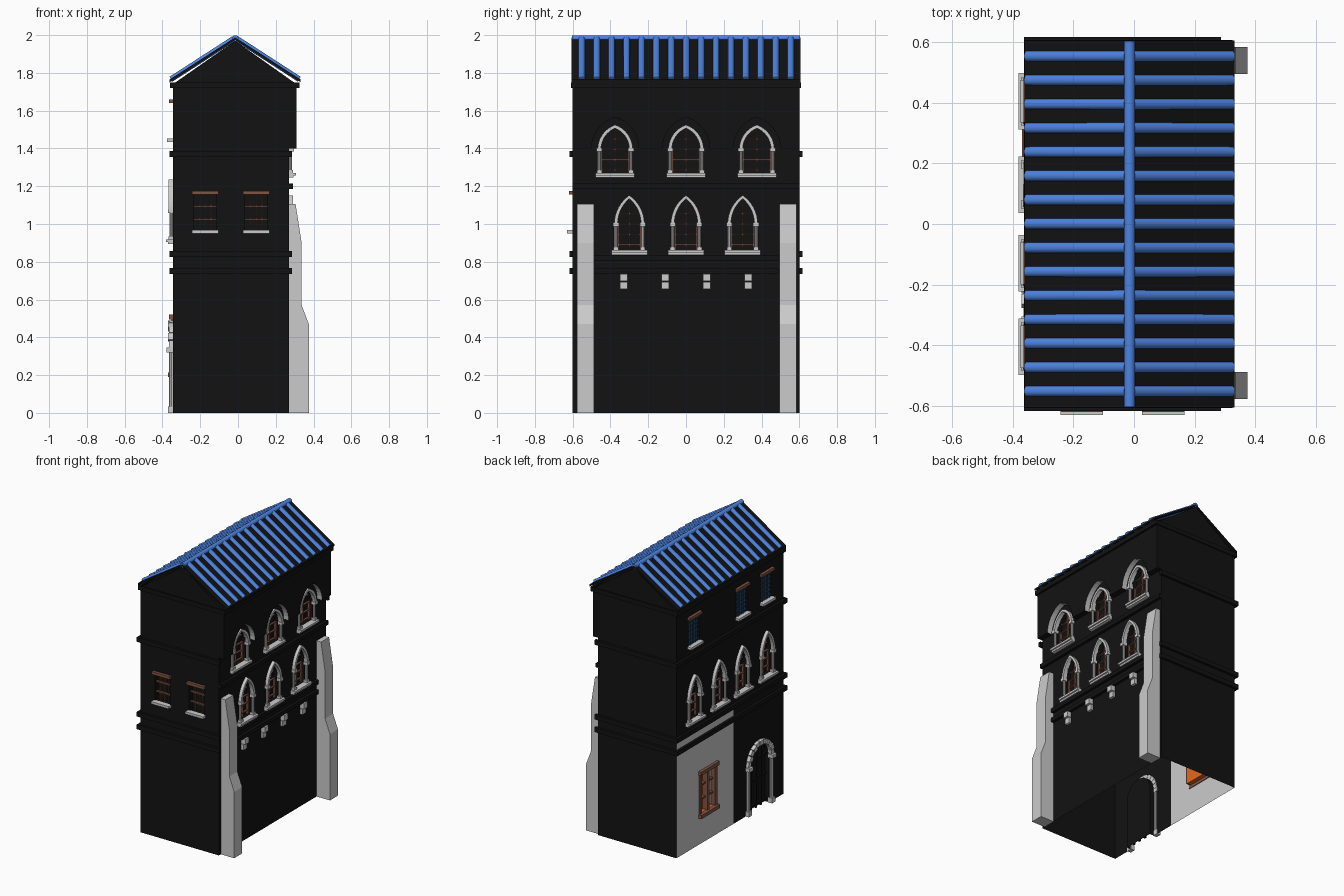
import bpy, bmesh
from math import sin, cos, acos, pi

if "Cube" in bpy.data.objects:
    bpy.data.objects.remove(bpy.data.objects["Cube"])


def mat(name, rgb):
    m = bpy.data.materials.new(name)
    m.diffuse_color = (*rgb, 1)
    m.use_nodes = True
    m.node_tree.nodes["Principled BSDF"].inputs["Base Color"].default_value = m.diffuse_color
    return m


BLACK = mat("dark_wall", (0.006, 0.006, 0.006))
GREY = mat("plaster", (0.8, 0.8, 0.8))
ORANGE = mat("orange_pane", (0.8, 0.14, 0.01))
BLUE = mat("blue_tile", (0.075, 0.23, 0.75))
BROWN = mat("wood", (0.22, 0.09, 0.06))
LATTICE = mat("lattice", (0.02, 0.06, 0.13))


# wall frames: u along the wall, z up, d outward
def right(u, z, d): return (0.27 + d, u, z)
def left(u, z, d): return (-0.345 - d, u, z)
def front(u, z, d): return (u, -0.6 - d, z)
def back(u, z, d): return (u, 0.6 + d, z)
def along_y(a, b, c): return (a, c, b)


def build(name, solids, material=None):
    """One object made of extruded profiles (frame, points, c0, c1)."""
    bm = bmesh.new()
    for f, pts, c0, c1 in solids:
        lo = [bm.verts.new(f(a, b, c0)) for a, b in pts]
        hi = [bm.verts.new(f(a, b, c1)) for a, b in pts]
        bm.faces.new(lo)
        bm.faces.new(hi[::-1])
        for i in range(len(pts)):
            j = (i + 1) % len(pts)
            bm.faces.new((lo[j], lo[i], hi[i], hi[j]))
    bmesh.ops.recalc_face_normals(bm, faces=bm.faces)
    me = bpy.data.meshes.new(name)
    bm.to_mesh(me)
    bm.free()
    if material:
        me.materials.append(material)
    o = bpy.data.objects.new(name, me)
    bpy.context.collection.objects.link(o)
    return o


def box(f, u, hw, z0, z1, d0, d1):
    return (f, [(u - hw, z0), (u + hw, z0), (u + hw, z1), (u - hw, z1)], d0, d1)


def column(f, u, d, r, z0, z1):
    ring = [(r * cos(i * pi / 5), r * sin(i * pi / 5)) for i in range(10)]
    return (lambda a, b, c: f(u + a, c, d + b), ring, z0, z1)


def arch(u, w, z, h, n=8):
    """Two-centred arch from right springing to left springing."""
    R = (w * w + h * h) / (2 * w)
    e = R - w
    half = [(R * cos(t) - e, R * sin(t)) for t in (acos(e / R) * i / n for i in range(n + 1))]
    return [(u + a, z + b) for a, b in half] + [(u - a, z + b) for a, b in half[-2::-1]]


def opening(f, u, w, zb, zs, h, d0, d1):
    return (f, [(u - w, zb), (u + w, zb)] + arch(u, w, zs, h), d0, d1)


cutters, niches = [], []


def arched_window(name, f, u, w, zb, zs, h, sill):
    t = 0.018
    cutters.append(opening(f, u, w - t, zb + 0.025, zs, h - t, -0.035, 0.02))
    stone = [(f, arch(u, w, zs, h) + arch(u, w - t, zs, h - t)[::-1], -0.005, 0.022),
             box(f, u, sill, zb, zb + 0.012, -0.005, 0.025),
             box(f, u, sill, zb + 0.012, zb + 0.026, -0.005, 0.036)]
    for s in (-1, 1):
        c = u + s * (w - t / 2)
        stone += [column(f, c, 0.008, 0.009, zb + 0.026, zs),
                  box(f, c, 0.013, zb + 0.026, zb + 0.042, -0.005, 0.022),
                  box(f, c, 0.015, zs - 0.012, zs + 0.008, -0.005, 0.026)]
    build(name + "_stone", stone)
    # glazing bars
    i, top = w - t, zs + h - t
    wood = [box(f, u, 0.003, zb + 0.026, top, -0.033, -0.02)]
    wood += [box(f, u + s * (i - 0.004), 0.004, zb + 0.026, zs, -0.033, -0.018) for s in (-1, 1)]
    wood += [box(f, u, i * k, z - 0.003, z + 0.003, -0.033, -0.02)
             for z, k in ((zs, 1), (zs - 0.055, 1), (zs - 0.11, 1), (zs + 0.055, 0.8))]
    build(name + "_bars", wood, BROWN)


def square_window(name, f, u, zb, lattice):
    cutters.append(box(f, u, 0.06, zb + 0.015, zb + 0.21, -0.035, 0.02))
    build(name + "_sill", [box(f, u, 0.07, zb, zb + 0.017, -0.005, 0.03)])
    build(name + "_lintel", [box(f, u, 0.07, zb + 0.205, zb + 0.225, -0.005, 0.02)], BROWN)
    if lattice:
        grid = [box(f, u + k * 0.02, 0.003, zb + 0.017, zb + 0.205, -0.01, 0) for k in range(-2, 3)]
        grid += [box(f, u, 0.06, zb + 0.03 * k, zb + 0.03 * k + 0.005, -0.01, 0) for k in range(1, 7)]
        build(name + "_lattice", grid, LATTICE)
    else:
        bars = [box(f, u, 0.06, z, z + 0.009, -0.03, -0.015) for z in (zb + 0.07, zb + 0.14)]
        bars += [box(f, u + k * 0.03, 0.0015, zb + 0.017, zb + 0.205, -0.03, -0.02) for k in (-1, 0, 1)]
        build(name + "_bars", bars, BROWN)


# right wall windows, with niches in the overhang around the upper row
for n, y in enumerate((-0.375, 0, 0.375)):
    arched_window(f"right_upper_window_{n}", right, y, 0.093, 1.245, 1.395, 0.13, 0.103)
    niches.append(opening(right, y, 0.125, 1.35, 1.4, 0.165, 0.0015, 0.08))
for n, y in enumerate((-0.3, 0, 0.3)):
    arched_window(f"right_lower_window_{n}", right, y, 0.08, 0.837, 1.0, 0.152, 0.095)

# left and front windows
for n, y in enumerate((-0.405, -0.13, 0.13, 0.405)):
    arched_window(f"left_window_{n}", left, y, 0.075, 0.893, 1.07, 0.165, 0.093)
for n, y in enumerate((-0.405, -0.13, 0.405)):
    square_window(f"left_upper_window_{n}", left, y, 1.435, True)
for n, x in enumerate((-0.173, 0.097)):
    square_window(f"front_window_{n}", front, x, 0.95, False)

# shop window in the plaster panel
y = 0.25
cutters.append(box(left, y, 0.085, 0.21, 0.5, -0.035, 0.02))
build("shop_window_frame", [box(left, y, 0.105, 0.19, 0.215, -0.005, 0.025),
                            box(left, y, 0.105, 0.495, 0.52, -0.005, 0.02)] +
      [box(left, y + k * 0.085, 0.012, 0.215, 0.495, -0.034, 0.008) for k in (-1, 0, 1)] +
      [box(left, y, 0.085, z, z + 0.012, -0.034, -0.01) for z in (0.3, 0.4)], BROWN)
build("shop_window_glass", [box(left, y - 0.042, 0.022, z, z + 0.07, -0.033, -0.02)
                            for z in (0.225, 0.32, 0.418)])

# doorway: leaf, columns and arch blocks
y, w, zs = -0.325, 0.145, 0.345
cutters.append(opening(left, y, 0.115, -0.05, zs, 0.115, -0.035, 0.02))
build("door_leaf", [box(left, y + k * 0.055, 0.006, 0, 0.42, -0.034, -0.02) for k in (-1, 0, 1)] +
      [box(left, y, 0.113, z, z + 0.015, -0.034, -0.02) for z in (0.02, 0.2, 0.34)], BLACK)
stone = []
for s in (-1, 1):
    c = y + s * 0.13
    stone += [column(left, c, 0.008, 0.014, 0.03, 0.33), box(left, c, 0.019, 0, 0.035, -0.005, 0.025),
              box(left, c, 0.022, 0.32, zs, -0.005, 0.033)]
N = 11
for i in range(N):
    a, b = pi * (i + 0.04) / N, pi * (i + 0.96) / N
    stone.append((left, [(y + r * cos(t), zs + r * sin(t)) for r, t in
                         ((0.113, a), (w, a), (w, b), (0.113, b))], -0.005, 0.026 if i % 2 else 0.02))
build("door_surround", stone)

# main body with recesses
body = build("house_body", [(along_y, [(-0.345, 0), (0.27, 0), (0.27, 1.4), (0.31, 1.4), (0.31, 1.74),
                                       (-0.015, 1.97), (-0.345, 1.74)], -0.6, 0.6)], BLACK)
helpers = [build("niche_cutter", niches), build("opening_cutter", cutters)]
for h in helpers:
    h.hide_render = True
    m = body.modifiers.new(h.name, 'BOOLEAN')
    m.object, m.operation, m.solver = h, 'DIFFERENCE', 'EXACT'
cut = bpy.data.meshes.new_from_object(body.evaluated_get(bpy.context.evaluated_depsgraph_get()))
body.modifiers.clear()
for h in helpers:
    bpy.data.objects.remove(h)

# open underside, plaster panel, orange shop pane, pale niche soffits
cut.materials.clear()
for m in (BLACK, GREY, ORANGE):
    cut.materials.append(m)
bm = bmesh.new()
bm.from_mesh(cut)
for co, no in (((0, 0, 0.84), (0, 0, 1)), ((0, -0.04, 0), (0, 1, 0))):
    bmesh.ops.bisect_plane(bm, geom=bm.verts[:] + bm.edges[:] + bm.faces[:], plane_co=co, plane_no=no)
bmesh.ops.delete(bm, geom=[f for f in bm.faces if all(v.co.z < 1e-4 for v in f.verts)], context='FACES')
for f in bm.faces:
    c, f.material_index = f.calc_center_median(), 0
    if c.x < -0.344 and -0.04 < c.y < 0.599 and c.z < 0.84:
        f.material_index = 1
    elif -0.344 < c.x < -0.3 and 0.15 < c.y < 0.35 and 0.15 < c.z < 0.55:
        f.material_index = 2
    elif 0.275 < c.x < 0.306 and c.z > 1.402 and abs(c.y) < 0.59 and abs(f.normal.x) < 0.1:
        f.material_index = 1
bm.to_mesh(cut)
bm.free()
body.data = cut

# string courses and cornice
bands = []
for z in (0.75, 0.84, 1.37):
    bands += [box(f, -0.038, 0.325, z - 0.016, z + 0.016, -0.002, 0.018) for f in (front, back)]
    bands.append(box(left, 0, 0.618, z - 0.016, z + 0.016, -0.002, 0.018))
bands += [box(right, 0, hw, z - 0.014, z + 0.014, -0.002, 0.02) for z, hw in ((0.75, 0.49), (0.82, 0.49), (1.2, 0.6))]
bands += [box(f, -0.018, 0.342, 1.72, 1.75, -0.002, 0.008) for f in (front, back)]
bands += [box(left, 0, 0.608, 1.72, 1.75, -0.002, 0.015), box(right, 0, 0.608, 1.72, 1.75, 0.038, 0.055)]
build("string_courses", bands, BLACK)

# corbels below the right string course
build("corbels", [box(right, y, 0.02, z0, z1, -0.002, d) for y in (-0.33, -0.11, 0.11, 0.33)
                  for z0, z1, d in ((0.655, 0.694, 0.018), (0.698, 0.736, 0.032))])

# buttresses
prof = [(0.268, 0), (0.375, 0), (0.375, 0.47), (0.337, 0.57), (0.337, 0.9), (0.305, 1.105), (0.268, 1.105)]
build("buttresses", [(along_y, prof, y - 0.045, y + 0.045) for y in (-0.533, 0.54)])

# roof boards
build("roof_boards", [(along_y, [(-0.362, 1.75), (-0.015, 1.975), (0.332, 1.75), (0.332, 1.765),
                                 (-0.015, 1.988), (-0.362, 1.765)], -0.605, 0.605)], BLACK)

# rolled tiles down both slopes and the ridge roll
tiles = []
prof = [(0.018 * cos(i * pi / 5), 0.016 * sin(i * pi / 5)) for i in range(10)]
for s in (-1, 1):
    def slope(a, b, c, s=s):
        return (-0.015 + s * (0.345 * c + 0.5 * b), a, 1.986 - 0.223 * c + 0.85 * b)
    tiles += [(lambda a, b, c, y=-0.552 + 0.079 * k, f=slope: f(a + y, b, c), prof, 0.03, 0.985)
              for k in range(15)]
tiles.append((lambda a, b, c: (-0.015 + a, c, 1.984 + b), prof, -0.604, 0.604))
roof = build("roof_tiles", tiles, BLUE)
bpy.context.view_layer.objects.active = roof
roof.select_set(True)
bpy.ops.object.shade_smooth_by_angle(angle=0.8)
